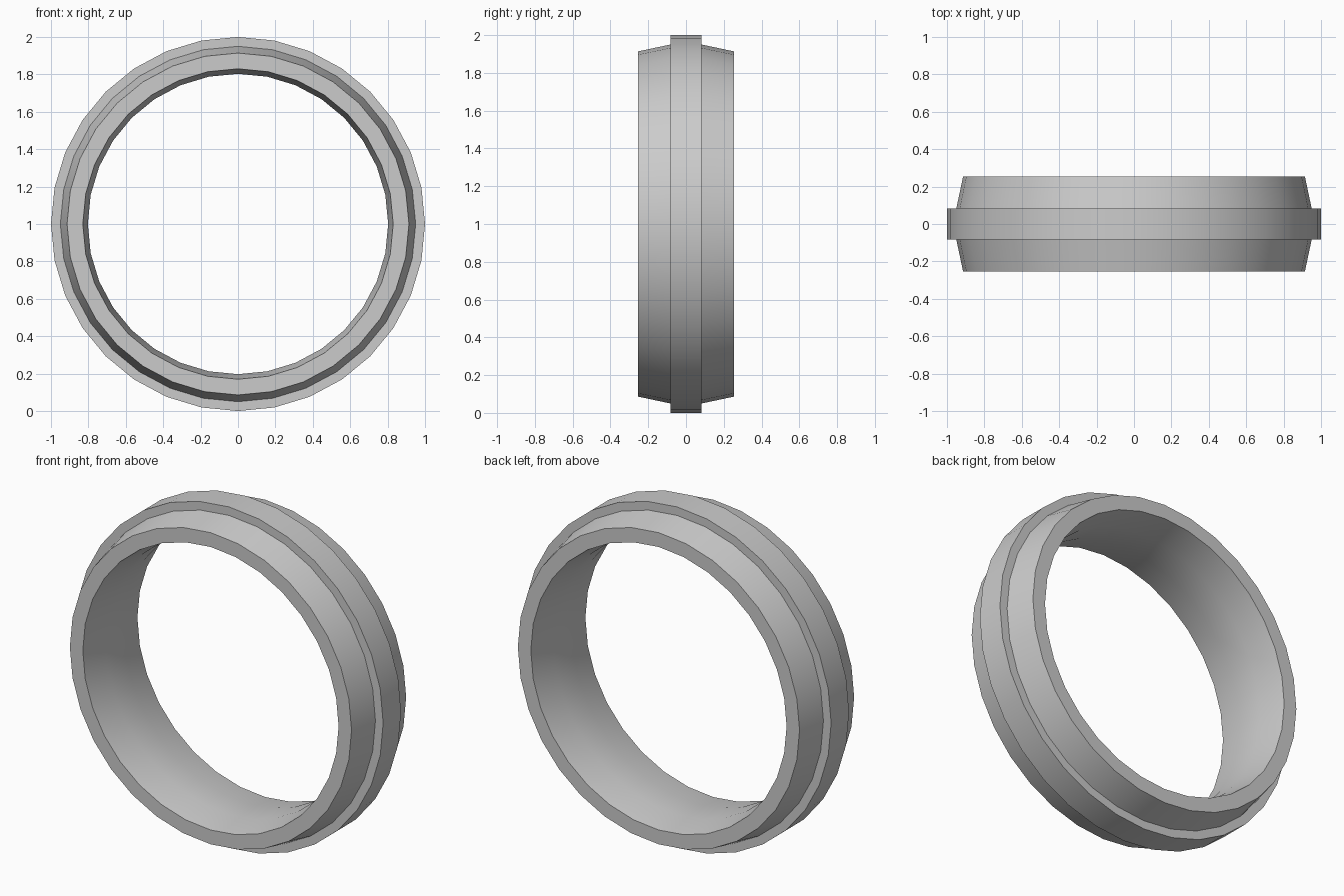
import bpy, bmesh, math
from mathutils import Vector, Matrix

cube = bpy.data.objects.get("Cube")
if cube:
    bpy.data.objects.remove(cube, do_unlink=True)

# Single plain metal colour
metal = bpy.data.materials.new("light_grey_metal")
metal.use_nodes = True
grey = (0.6, 0.6, 0.6, 1)
metal.diffuse_color = grey
metal.node_tree.nodes["Principled BSDF"].inputs["Base Color"].default_value = grey

SEGMENTS = 32

# Half of the band's cross-section (radius, y), mirrored across y = 0
half = [(1.0, 0.083), (0.95, 0.083), (0.914, 0.253), (0.83, 0.253), (0.803, 0.083)]
profile = half + [(r, -y) for r, y in reversed(half)]

# Sweep the closed profile around the y axis
bm = bmesh.new()
rings = []
for s in range(SEGMENTS):
    turn = Matrix.Rotation(2 * math.pi * s / SEGMENTS, 3, 'Y')
    rings.append([bm.verts.new(turn @ Vector((0, y, r)) + Vector((0, 0, 1)))
                  for r, y in profile])
n = len(profile)
for s in range(SEGMENTS):
    a, b = rings[s], rings[(s + 1) % SEGMENTS]
    for i in range(n):
        j = (i + 1) % n
        bm.faces.new((a[i], a[j], b[j], b[i]))
bmesh.ops.recalc_face_normals(bm, faces=bm.faces)

mesh = bpy.data.meshes.new("ring_band")
bm.to_mesh(mesh)
bm.free()
mesh.materials.append(metal)
ring = bpy.data.objects.new("ring_band", mesh)
bpy.context.collection.objects.link(ring)

# Smooth around the band, crisp at the rims and steps
bpy.ops.object.select_all(action='DESELECT')
ring.select_set(True)
bpy.context.view_layer.objects.active = ring
bpy.ops.object.shade_smooth_by_angle(angle=math.radians(30))
